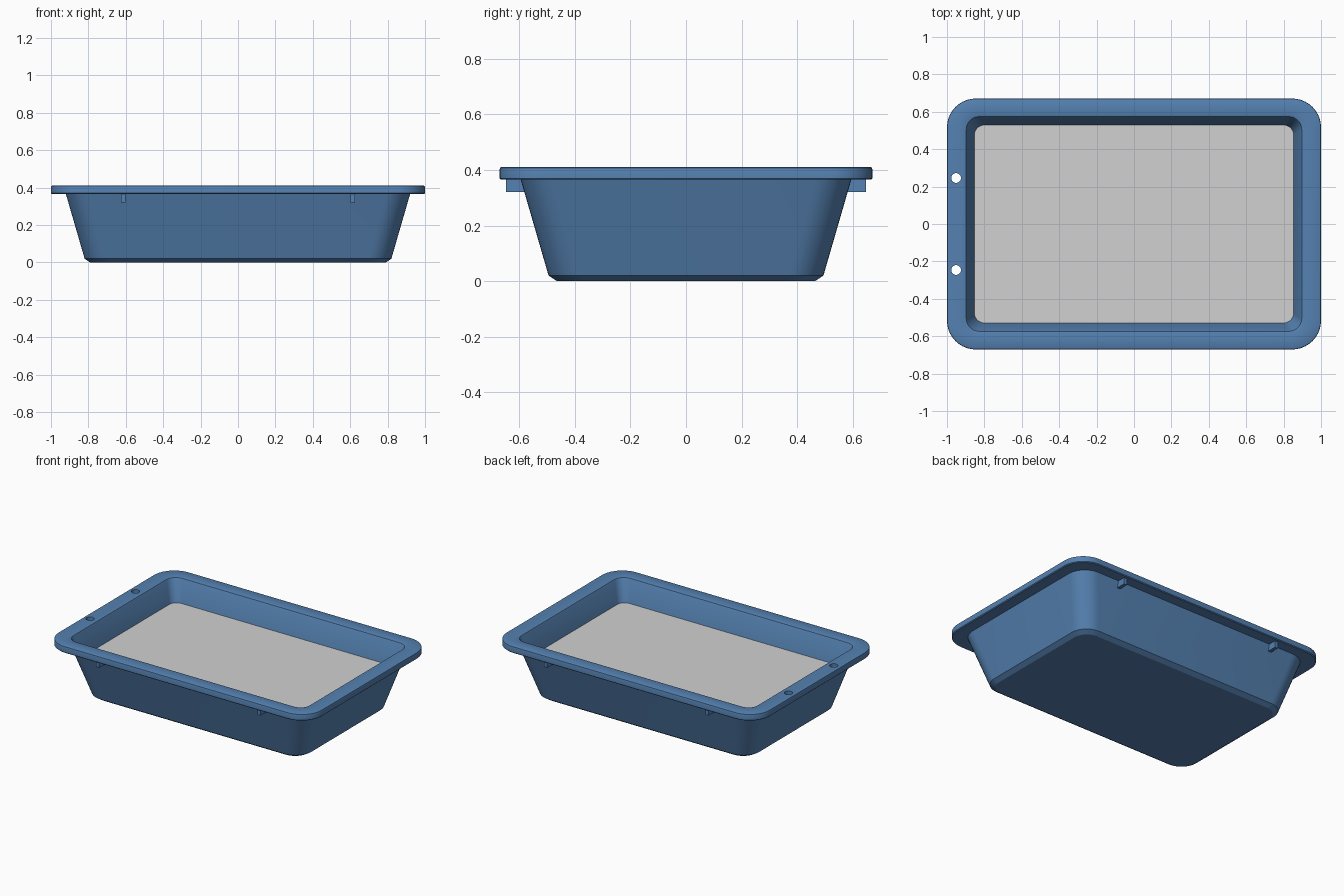
import bpy, bmesh, math
from mathutils import Vector

cube = bpy.data.objects.get("Cube")
if cube:
    bpy.data.objects.remove(cube, do_unlink=True)


def material(name, colour):
    m = bpy.data.materials.new(name)
    m.use_nodes = True
    m.diffuse_color = colour
    m.node_tree.nodes["Principled BSDF"].inputs["Base Color"].default_value = colour
    return m


blue = material("blue plastic", (0.09, 0.22, 0.44, 1))
grey = material("pale grey filling", (0.64, 0.64, 0.64, 1))


def add_object(name, bm, mat):
    mesh = bpy.data.meshes.new(name)
    bm.to_mesh(mesh)
    bm.free()
    obj = bpy.data.objects.new(name, mesh)
    bpy.context.collection.objects.link(obj)
    if mat:
        mesh.materials.append(mat)
    return obj


def activate(obj):
    bpy.ops.object.select_all(action='DESELECT')
    obj.select_set(True)
    bpy.context.view_layer.objects.active = obj


def rounded_ring(bm, hx, hy, r, z, steps=10):
    """Rounded rectangle of vertices, counter-clockwise from above."""
    ring = []
    for k, (sx, sy) in enumerate([(1, 1), (-1, 1), (-1, -1), (1, -1)]):
        for i in range(steps + 1):
            a = (k + i / steps) * math.pi / 2
            ring.append(bm.verts.new((sx * (hx - r) + r * math.cos(a),
                                      sy * (hy - r) + r * math.sin(a), z)))
    return ring


def loft(name, sections, mat):
    """Skin rounded rectangles in order and cap both ends."""
    bm = bmesh.new()
    rings = [rounded_ring(bm, *s) for s in sections]
    for a, b in zip(rings, rings[1:]):
        n = len(a)
        for i in range(n):
            j = (i + 1) % n
            bm.faces.new((a[i], a[j], b[j], b[i]))
    bm.faces.new(rings[0][::-1])
    bm.faces.new(rings[-1])
    return add_object(name, bm, mat)


# Tray: outer wall, flat rim, then inner wall down to the floor
tray = loft("tray", [
    (0.79, 0.465, 0.10, 0.0),
    (0.82, 0.495, 0.12, 0.02),
    (0.92, 0.595, 0.13, 0.365),
    (0.995, 0.666, 0.15, 0.365),
    (1.0, 0.671, 0.155, 0.37),
    (1.0, 0.671, 0.155, 0.402),
    (0.998, 0.669, 0.153, 0.408),
    (0.992, 0.663, 0.147, 0.411),
    (0.905, 0.582, 0.075, 0.411),
    (0.897, 0.574, 0.07, 0.408),
    (0.892, 0.569, 0.066, 0.40),
    (0.854, 0.529, 0.055, 0.26),
    (0.79, 0.465, 0.05, 0.03),
], blue)

# Two round holes through the right-hand rim
bm = bmesh.new()
for y in (-0.246, 0.246):
    made = bmesh.ops.create_cone(bm, cap_ends=True, segments=32,
                                 radius1=0.026, radius2=0.026, depth=0.2)
    bmesh.ops.translate(bm, verts=made["verts"], vec=Vector((-0.951, y, 0.39)))
cutter = add_object("hole_cutter", bm, None)
cutter.hide_render = True
holes = tray.modifiers.new("holes", 'BOOLEAN')
holes.operation = 'DIFFERENCE'
holes.solver = 'EXACT'
holes.object = cutter
activate(tray)
bpy.ops.object.modifier_apply(modifier=holes.name)
bpy.data.objects.remove(cutter, do_unlink=True)
activate(tray)
bpy.ops.object.shade_smooth_by_angle(angle=math.radians(30))

# Filling inside the tray
loft("filling", [
    (0.785, 0.46, 0.05, 0.04),
    (0.855, 0.53, 0.055, 0.26),
], grey)

# Small tabs under the long sides of the rim
for side, sy in (("front", -1), ("back", 1)):
    for hand, sx in (("left", 1), ("right", -1)):
        bm = bmesh.new()
        bmesh.ops.create_cube(bm, size=1)
        bmesh.ops.scale(bm, verts=bm.verts, vec=(0.024, 0.075, 0.048))
        bmesh.ops.translate(bm, verts=bm.verts,
                            vec=(sx * 0.613, sy * 0.6105, 0.345))
        add_object(f"{side}_{hand}_tab", bm, blue)
